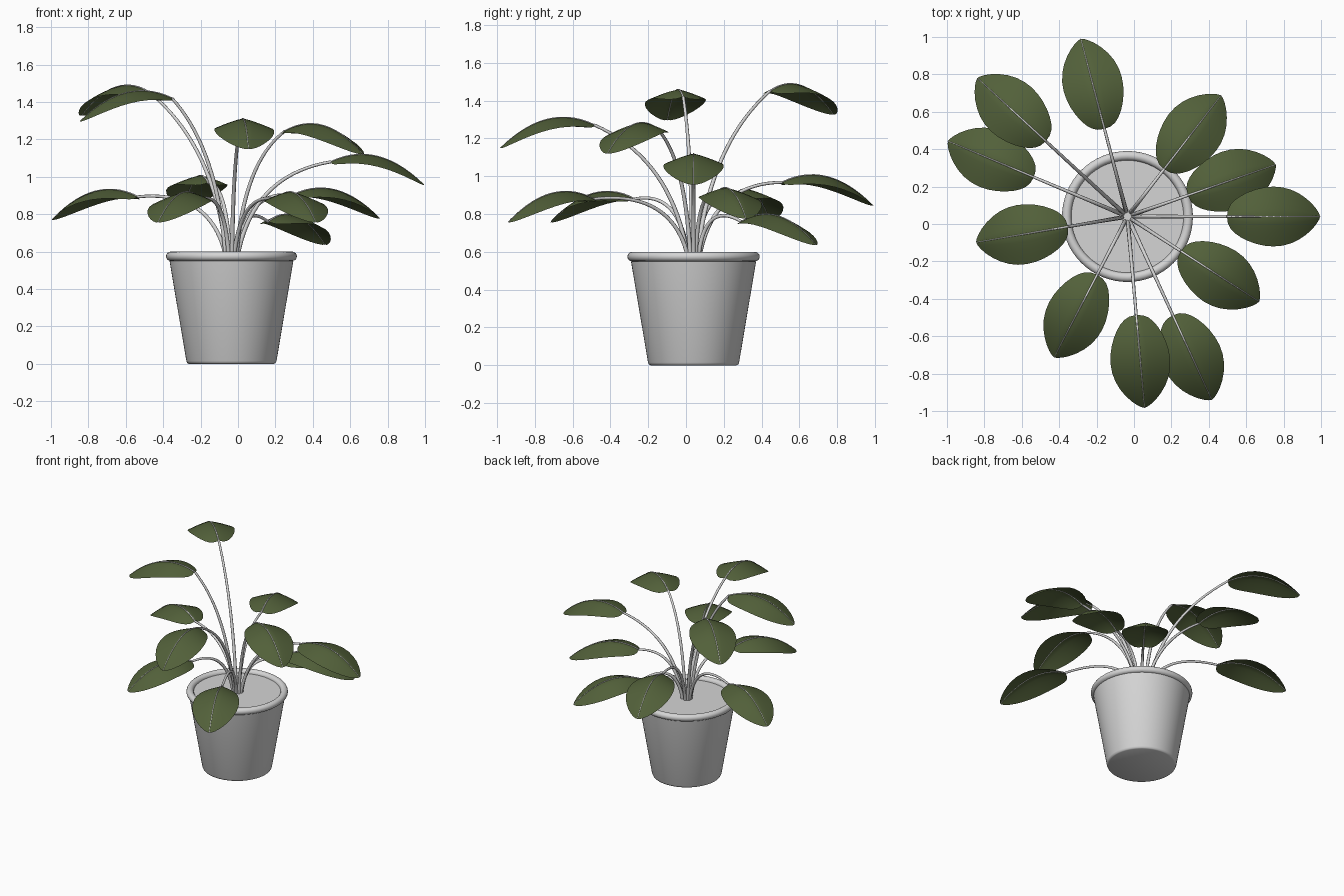
import bpy, bmesh, math
from mathutils import Vector

if "Cube" in bpy.data.objects:
    bpy.data.objects.remove(bpy.data.objects["Cube"])

CX, CY = -0.035, 0.04          # pot axis
SOIL = 0.575


def material(name, rgb):
    m = bpy.data.materials.new(name)
    m.diffuse_color = (*rgb, 1.0)
    m.use_nodes = True
    m.node_tree.nodes["Principled BSDF"].inputs["Base Color"].default_value = m.diffuse_color
    return m


GREY = material("light_grey", (0.66, 0.66, 0.66))
GREEN = material("leaf_green", (0.085, 0.118, 0.042))


def finish(bm, name, mat, angle=40):
    me = bpy.data.meshes.new(name)
    bm.to_mesh(me)
    bm.free()
    ob = bpy.data.objects.new(name, me)
    bpy.context.collection.objects.link(ob)
    me.materials.append(mat)
    bpy.ops.object.select_all(action='DESELECT')
    ob.select_set(True)
    bpy.context.view_layer.objects.active = ob
    bpy.ops.object.shade_smooth_by_angle(angle=math.radians(angle))
    return ob


def lathe(name, profile, mat, n=64):
    bm = bmesh.new()
    vs = [bm.verts.new((CX + r, CY, z)) for r, z in profile]
    es = [bm.edges.new(p) for p in zip(vs, vs[1:])]
    bmesh.ops.spin(bm, geom=vs + es, cent=(CX, CY, 0), axis=(0, 0, 1),
                   angle=2 * math.pi, steps=n)
    bmesh.ops.remove_doubles(bm, verts=bm.verts, dist=1e-5)
    bmesh.ops.recalc_face_normals(bm, faces=bm.faces)
    return finish(bm, name, mat)


def tube(name, pts, r0, r1, side, mat, n=8):
    """Round tapered tube along points lying in a vertical plane."""
    bm = bmesh.new()
    rings = []
    last = len(pts) - 1
    for i, p in enumerate(pts):
        t = (pts[min(i + 1, last)] - pts[max(i - 1, 0)]).normalized()
        up = side.cross(t)
        r = r0 + (r1 - r0) * i / last
        rings.append([bm.verts.new(p + r * (math.cos(a) * side + math.sin(a) * up))
                      for a in (2 * math.pi * k / n for k in range(n))])
    for a, b in zip(rings, rings[1:]):
        for k in range(n):
            bm.faces.new((a[k], a[(k + 1) % n], b[(k + 1) % n], b[k]))
    bm.faces.new(rings[0])
    bm.faces.new(rings[-1])
    bmesh.ops.recalc_face_normals(bm, faces=bm.faces)
    return finish(bm, name, mat, 60)


# pot: tapered body, rounded rim and inner lip
rim = [(0.325 + 0.025 * math.cos(a), 0.575 + 0.025 * math.sin(a))
       for a in (math.radians(d) for d in range(-90, 181, 22))]
lathe("pot", [(0, 0), (0.228, 0), (0.236, 0.004), (0.241, 0.015), (0.331, 0.55)]
      + rim + [(0.30, 0.55)], GREY)
lathe("soil", [(0, SOIL), (0.303, SOIL)], GREY)

LEN, HALF = 0.498, 0.16


def midline(u):
    return 0.24 * u - 0.363 * u * u


def half_width(u):
    return HALF * math.sin(math.pi * u) ** (0.42 + 0.25 * u)


# each leaf: heading in degrees, reach of its stem, height of the stem end
LEAVES = [(0, .532, 1.08), (19.3, .342, .90), (52.3, .32, .76), (104.7, .484, .968),
          (137.3, .594, 1.45), (157.2, .543, .893), (189.7, .323, 1.42),
          (242.5, .351, .88), (275.1, .529, 1.272), (294.7, .581, .88),
          (-32.9, .34, 1.244)]

for i, (deg, d, z) in enumerate(LEAVES, 1):
    a = math.radians(deg)
    out = Vector((math.cos(a), math.sin(a), 0))
    side = Vector((-math.sin(a), math.cos(a), 0))

    def place(r, s, h):
        return Vector((CX, CY, 0)) + out * r + side * s + Vector((0, 0, h))

    # arching stem
    z0 = SOIL - 0.01
    h = z - z0
    p0, p1, p2 = (0.03, z0), (0.02 + 0.17 * d, z0 + 0.23 + 0.42 * h), (d, z)
    pts = []
    for k in range(19):
        t = k / 18
        w = ((1 - t) ** 2, 2 * t * (1 - t), t * t)
        pts.append(place(sum(c * p[0] for c, p in zip(w, (p0, p1, p2))), 0,
                         sum(c * p[1] for c, p in zip(w, (p0, p1, p2)))))
    tube(f"stem_{i}", pts, 0.012, 0.008, side, GREY)

    # leaf blade: arched along its length, folded down from the midrib
    bm = bmesh.new()
    N, M = 16, 4
    rows = []
    for k in range(N + 1):
        u = 0.5 - 0.5 * math.cos(math.pi * k / N)
        if k in (0, N):
            rows.append([bm.verts.new(place(d + LEN * u, 0, z + midline(u)))] * (2 * M + 1))
            continue
        hw = half_width(u)
        rows.append([bm.verts.new(place(d + LEN * u, hw * j / M,
                     z + midline(u) - 0.055 * hw / HALF * abs(j / M) ** 1.25))
                     for j in range(-M, M + 1)])
    for ra, rb in zip(rows, rows[1:]):
        for j in range(2 * M):
            quad = list(dict.fromkeys((ra[j], rb[j], rb[j + 1], ra[j + 1])))
            bm.faces.new(quad)
    finish(bm, f"leaf_{i}", GREEN, 60)

    # thin midrib
    tube(f"midrib_{i}", [place(d + LEN * k / 14, 0, z + midline(k / 14)) for k in range(15)],
         0.005, 0.002, side, GREY, 6)
